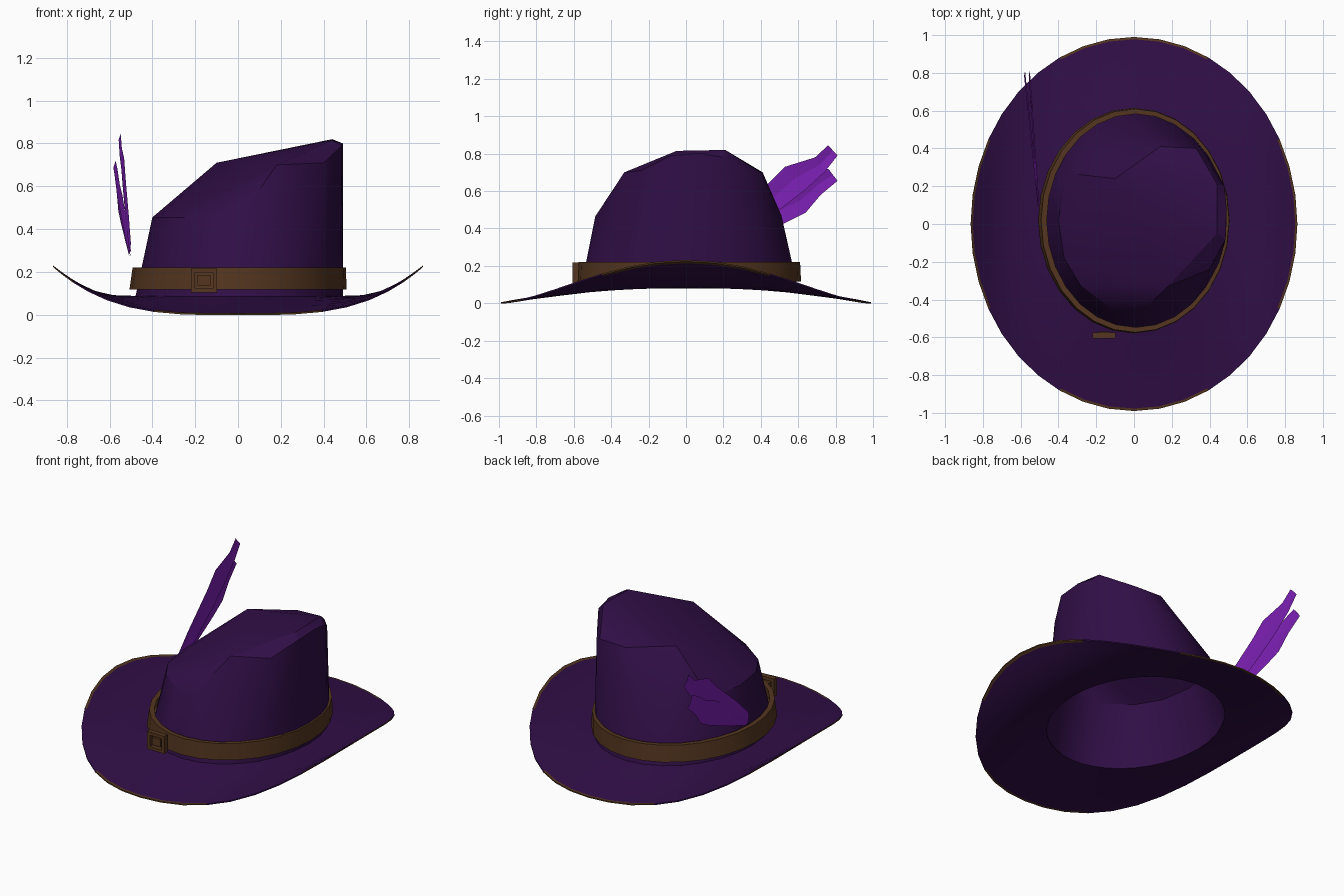
import bpy, bmesh, math
from mathutils import Vector

if "Cube" in bpy.data.objects:
    bpy.data.objects.remove(bpy.data.objects["Cube"])


def material(name, rgb):
    m = bpy.data.materials.new(name)
    m.diffuse_color = (*rgb, 1)
    m.use_nodes = True
    m.node_tree.nodes["Principled BSDF"].inputs["Base Color"].default_value = m.diffuse_color
    return m


PURPLE = material("dark purple felt", (0.030, 0.0045, 0.062))
BROWN = material("brown leather", (0.090, 0.037, 0.014))
VIOLET = material("violet feather", (0.20, 0.014, 0.45))


def finish(bm, name, mats, smooth=True):
    me = bpy.data.meshes.new(name)
    bm.to_mesh(me)
    bm.free()
    ob = bpy.data.objects.new(name, me)
    bpy.context.collection.objects.link(ob)
    for m in mats:
        me.materials.append(m)
    if smooth:
        bpy.ops.object.select_all(action='DESELECT')
        ob.select_set(True)
        bpy.context.view_layer.objects.active = ob
        bpy.ops.object.shade_smooth_by_angle(angle=math.radians(30))
    return ob


def ring(a, b, cx, cy, z, n):
    return [Vector((cx + a * math.cos(math.tau * i / n),
                    cy + b * math.sin(math.tau * i / n), z)) for i in range(n)]


def loft(bm, rings, closed=False):
    vs = [[bm.verts.new(p) for p in r] for r in rings]
    n = len(vs[0])
    pairs = list(zip(vs, vs[1:])) + ([(vs[-1], vs[0])] if closed else [])
    for lo, hi in pairs:
        for i in range(n):
            j = (i + 1) % n
            bm.faces.new((lo[i], lo[j], hi[j], hi[i]))


# Brim: saddle-shaped sheet, sides curled up, front and back dipping
N = 40
SIDE = [(0, .088), (.3, .092), (.6, .122), (.82, .178), (.97, .222), (1, .232)]
FRONT = [(0, .086), (.3, .062), (.6, .036), (.82, .020), (.97, .008), (1, .006)]


def brim_ring(k, drop):
    s, zs = SIDE[k]
    zf = FRONT[k][1]
    pts = []
    for i in range(N):
        t = math.tau * i / N
        w = abs(math.cos(t)) ** 3.4
        pts.append(Vector(((.475 + .39 * s) * math.cos(t),
                           (.57 + .42 * s) * math.sin(t) + .015 * (1 - s),
                           zf + (zs - zf) * w - drop)))
    return pts


bm = bmesh.new()
K = range(len(SIDE))
loft(bm, [brim_ring(k, .008) for k in reversed(K)] + [brim_ring(k, 0) for k in K], True)
bmesh.ops.recalc_face_normals(bm, faces=bm.faces)
# Leather trim on the outermost loop, at the front, back and sides
for f in bm.faces:
    c = f.calc_center_median()
    outer = math.hypot(c.x / .865, c.y / .99) > .975
    if outer and (abs(c.x) < .40 or abs(c.y) < .38):
        f.material_index = 1
finish(bm, "brim", [PURPLE, BROWN])

# Crown: slanted, faceted top over an oval base, open underneath
top = [(-.40, .02, .455), (-.37, -.18, .455), (-.28, -.33, .455), (-.10, -.46, .455),
       (.02, -.485, .465), (.18, -.33, .70), (.40, -.24, .71), (.44, -.05, .815),
       (.485, -.08, .79), (.49, .08, .80), (.48, .20, .78), (.44, .21, .82),
       (.40, .33, .70), (.33, .40, .70), (.14, .41, .70), (.05, .51, .47),
       (-.10, .24, .71), (-.36, .27, .455), (-.22, .42, .42)]
bm = bmesh.new()
base = ring(.485, .58, .005, .018, .08, 28)
for p in base + [Vector(p) for p in top]:
    bm.verts.new(p)
bmesh.ops.convex_hull(bm, input=bm.verts)
bm.normal_update()
bmesh.ops.delete(bm, geom=[f for f in bm.faces if f.calc_center_median().z < .085],
                 context='FACES')
bmesh.ops.delete(bm, geom=[v for v in bm.verts if not v.link_faces], context='VERTS')
bmesh.ops.recalc_face_normals(bm, faces=bm.faces)
if sum(f.normal.z * f.calc_area() for f in bm.faces) < 0:
    bmesh.ops.reverse_faces(bm, faces=bm.faces)
finish(bm, "crown", [PURPLE])

# Hat band
bm = bmesh.new()
loft(bm, [ring(.487, .578, .003, .018, .12, 28), ring(.507, .597, 0, .018, .117, 28),
          ring(.498, .592, .006, .018, .222, 28), ring(.472, .565, .01, .018, .222, 28)])
finish(bm, "hat_band", [BROWN])


# Buckle: square frame with an inner plate
def box(bm, lo, hi):
    r = bmesh.ops.create_cube(bm, size=1)
    for v in r['verts']:
        v.co = Vector([lo[i] if v.co[i] < 0 else hi[i] for i in range(3)])


bm = bmesh.new()
for x in (-.22, -.117):
    box(bm, (x, -.606, .105), (x + .02, -.575, .217))
for z in (.105, .197):
    box(bm, (-.20, -.606, z), (-.117, -.575, z + .02))
box(bm, (-.188, -.60, .137), (-.129, -.57, .185))
finish(bm, "buckle", [BROWN], False)


# Feather: two creased blades, rows of (upper y, upper z, lower y, lower z)
def blade(name, rows, lean):
    bm = bmesh.new()
    prev = None
    for y1, z1, y2, z2 in rows:
        ym, zm = (y1 + y2) / 2, (z1 + z2) / 2
        row = [bm.verts.new((-.5 - lean * (y - .08) + dx, y, z))
               for y, z, dx in ((y1, z1, 0), (ym, zm, -.008), (y2, z2, 0))]
        if prev:
            for i in (0, 1):
                bm.faces.new((prev[i], prev[i + 1], row[i + 1], row[i]))
        prev = row
    bmesh.ops.recalc_face_normals(bm, faces=bm.faces)
    if sum(f.normal.x for f in bm.faces) < 0:
        bmesh.ops.reverse_faces(bm, faces=bm.faces)
    finish(bm, name, [VIOLET], False)


blade("feather_upper", [(.08, .33, .10, .27), (.22, .46, .32, .38), (.44, .64, .50, .50),
                        (.53, .73, .63, .60), (.69, .78, .74, .70), (.76, .845, .81, .79)], .07)
blade("feather_lower", [(.08, .30, .11, .26), (.25, .42, .32, .34), (.46, .56, .53, .43),
                        (.58, .61, .64, .485), (.68, .68, .72, .58), (.76, .72, .81, .655)], .105)
